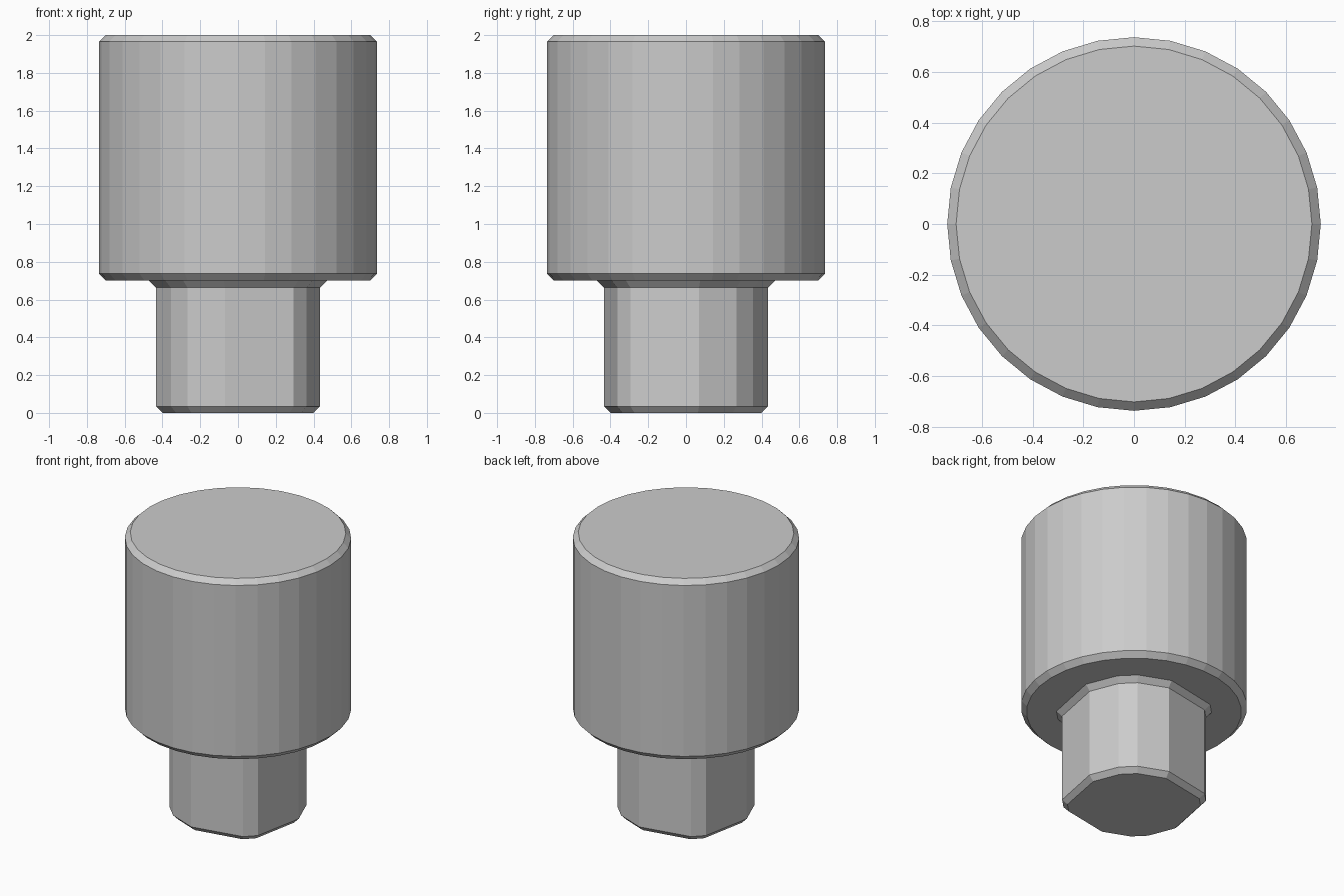
import bpy, bmesh
from math import cos, sin, radians, pi

if "Cube" in bpy.data.objects:
    bpy.data.objects.remove(bpy.data.objects["Cube"])

bm = bmesh.new()

def ring(points, z, inset=0.0):
    """One closed loop of vertices from polar (angle, radius) points."""
    vs = [bm.verts.new(((r - inset) * cos(a), (r - inset) * sin(a), z)) for a, r in points]
    edges = [bm.edges.new((vs[i], vs[(i + 1) % len(vs)])) for i in range(len(vs))]
    return vs, edges

def skin(rings):
    """Join matching rings with quads."""
    for (a, _), (b, _) in zip(rings, rings[1:]):
        n = len(a)
        for i in range(n):
            j = (i + 1) % n
            bm.faces.new((a[i], a[j], b[j], b[i]))

# Cross-sections: faceted squarish pin (half outline repeated by a half turn), round head
half = [(9, .44), (37, .445), (53, .445), (81, .44), (129, .468), (141, .468)]
pin = [(radians(a + t), r) for t in (0, 180) for a, r in half]
head = [(2 * pi * i / 32, .737) for i in range(32)]

# Pin: chamfered foot, straight shaft, flared collar
pin_rings = [ring(pin, 0, .035), ring(pin, .035), ring(pin, .663), ring(pin, .70, -.037)]
skin(pin_rings)
bm.faces.new(pin_rings[0][0])

# Head: cylinder chamfered at both rims
head_rings = [ring(head, .70, .037), ring(head, .737), ring(head, 1.965), ring(head, 2.0, .035)]
skin(head_rings)
bm.faces.new(head_rings[-1][0])

# Flat shoulder between collar and head
bmesh.ops.bridge_loops(bm, edges=pin_rings[-1][1] + head_rings[0][1])
bmesh.ops.recalc_face_normals(bm, faces=bm.faces[:])

mesh = bpy.data.meshes.new("stepped_peg")
bm.to_mesh(mesh)
bm.free()
bpy.context.collection.objects.link(bpy.data.objects.new("stepped_peg", mesh))
